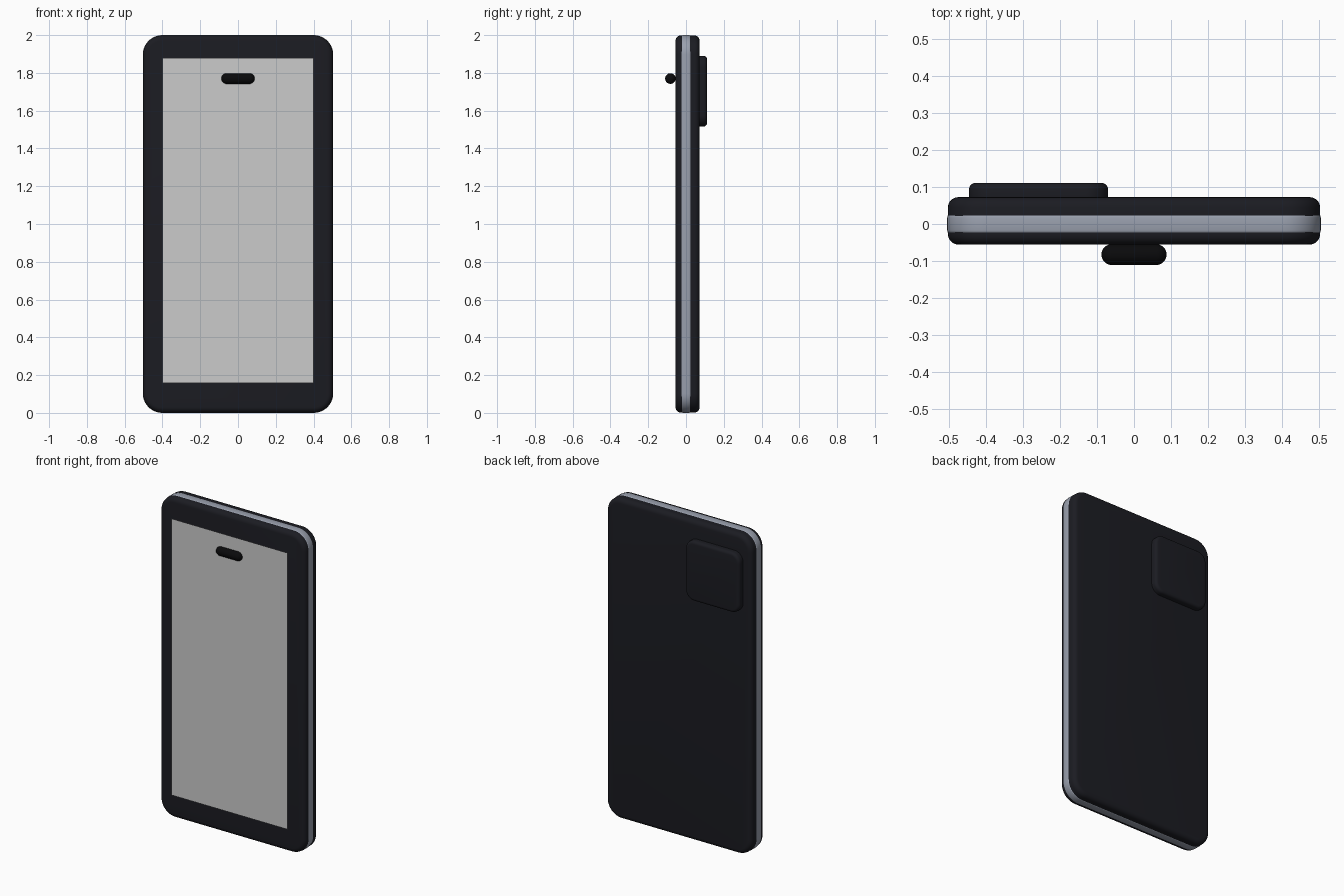
import bpy, bmesh, math
from mathutils import Matrix

if "Cube" in bpy.data.objects:
    bpy.data.objects.remove(bpy.data.objects["Cube"])


def paint(obj, name, color):
    mat = bpy.data.materials.get(name) or bpy.data.materials.new(name)
    mat.diffuse_color = color
    mat.use_nodes = True
    mat.node_tree.nodes["Principled BSDF"].inputs["Base Color"].default_value = mat.diffuse_color
    obj.data.materials.append(mat)


def finish(bm, name, color=None):
    bmesh.ops.recalc_face_normals(bm, faces=bm.faces)
    mesh = bpy.data.meshes.new(name)
    bm.to_mesh(mesh)
    bm.free()
    obj = bpy.data.objects.new(name, mesh)
    bpy.context.collection.objects.link(obj)
    if color:
        paint(obj, *color)
    bpy.ops.object.select_all(action='DESELECT')
    obj.select_set(True)
    bpy.context.view_layer.objects.active = obj
    bpy.ops.object.shade_smooth_by_angle(angle=math.radians(35))
    return obj


def outline(hx, hz, r, n=10):
    """Rounded rectangle around the origin, in x and z."""
    pts = []
    for k, (sx, sz) in enumerate([(1, 1), (-1, 1), (-1, -1), (1, -1)]):
        for i in range(n + 1):
            a = math.pi / 2 * (k + i / n)
            pts.append((sx * (hx - r) + r * math.cos(a), sz * (hz - r) + r * math.sin(a)))
    return pts


def slab(name, x, z, y, corner, edge, color, steps=5):
    """Rounded plate between the x, z and y ranges, with rounded rims."""
    cx, cz = sum(x) / 2, sum(z) / 2
    hx, hz = (x[1] - x[0]) / 2, (z[1] - z[0]) / 2
    arc = [math.pi / 2 * i / steps for i in range(steps + 1)]
    half = [(edge * (1 - math.sin(a)), edge * (1 - math.cos(a))) for a in arc]
    levels = [(i, y[0] + d) for i, d in half] + [(i, y[1] - d) for i, d in reversed(half)]
    levels = sorted(levels, key=lambda l: l[1])
    bm = bmesh.new()
    rings = [[bm.verts.new((cx + px, ly, cz + pz))
              for px, pz in outline(hx - ins, hz - ins, corner - ins)]
             for ins, ly in levels]
    for a, b in zip(rings, rings[1:]):
        for i in range(len(a)):
            j = (i + 1) % len(a)
            bm.faces.new((a[i], a[j], b[j], b[i]))
    bm.faces.new(rings[0])
    bm.faces.new(rings[-1])
    return finish(bm, name, color)


DARK = ("dark_shell", (0.011, 0.0115, 0.016, 1))
METAL = ("metal", (0.32, 0.35, 0.42, 1))
BLACK = ("black", (0.003, 0.003, 0.0035, 1))

# Main shell, metal side band and raised camera plate on the back
slab("body", (-0.502, 0.502), (0.002, 1.998), (-0.0555, 0.0725), 0.10, 0.028, DARK)
slab("side_band", (-0.504, 0.504), (0, 2), (-0.027, 0.027), 0.103, 0.01, METAL, 3)
slab("camera_plate", (-0.445, -0.07), (1.516, 1.890), (0.05, 0.111), 0.06, 0.018, DARK)

# Flat screen held in front of the shell
bm = bmesh.new()
bm.faces.new([bm.verts.new((x, -0.082, z))
              for x, z in [(-0.4, 0.157), (0.4, 0.157), (0.4, 1.88), (-0.4, 1.88)]])
screen = finish(bm, "screen")
if screen.data.polygons[0].normal.y > 0:
    screen.data.flip_normals()

# Capsule-shaped sensor set into the screen
R, H = 0.028, 0.088
bm = bmesh.new()
bmesh.ops.create_uvsphere(bm, u_segments=32, v_segments=16, radius=R,
                          matrix=Matrix.Rotation(math.pi / 2, 4, 'Y'))
# Split the ball at its equator and pull the halves apart
middle = [e for e in bm.edges if all(abs(v.co.x) < 1e-5 for v in e.verts)]
bmesh.ops.split_edges(bm, edges=middle)
for f in bm.faces:
    side = 1 if f.calc_center_median().x > 0 else -1
    for v in f.verts:
        if not v.tag:
            v.tag = True
            v.co.x += side * (H - R)
rims = [e for e in bm.edges if e.is_boundary]
bmesh.ops.bridge_loops(bm, edges=rims)
bmesh.ops.translate(bm, verts=bm.verts, vec=(0, -0.0825, 1.77))
finish(bm, "sensor_pill", BLACK)
